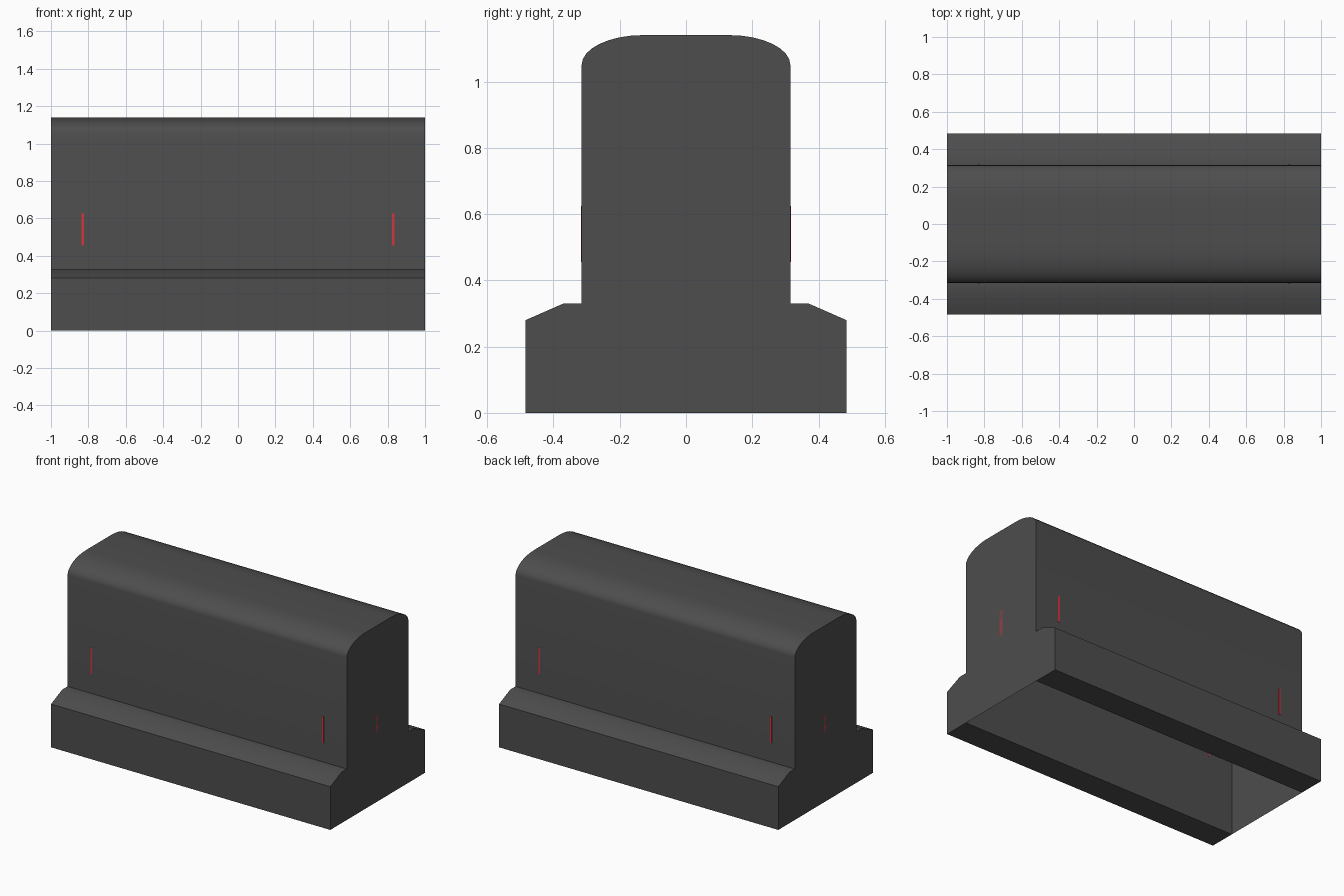
import bpy, bmesh, math

if "Cube" in bpy.data.objects:
    bpy.data.objects.remove(bpy.data.objects["Cube"])


def material(name, rgb):
    m = bpy.data.materials.new(name)
    m.diffuse_color = (*rgb, 1)
    m.use_nodes = True
    m.node_tree.nodes["Principled BSDF"].inputs["Base Color"].default_value = m.diffuse_color
    return m


DARK = material("dark_grey", (0.075, 0.075, 0.075))
RED = material("reflector_red", (0.65, 0.035, 0.045))


def extrude_x(name, profile, mat):
    """Run a (y, z) profile from x=-1 to x=1 with capped ends; the segment
    from the last point back to the first is left open."""
    bm = bmesh.new()
    left = [bm.verts.new((-1, y, z)) for y, z in profile]
    right = [bm.verts.new((1, y, z)) for y, z in profile]
    for i in range(len(profile) - 1):
        bm.faces.new((left[i], left[i + 1], right[i + 1], right[i]))
    bm.faces.new(left[::-1])
    bm.faces.new(right)
    bmesh.ops.recalc_face_normals(bm, faces=bm.faces)
    me = bpy.data.meshes.new(name)
    bm.to_mesh(me)
    bm.free()
    me.materials.append(mat)
    ob = bpy.data.objects.new(name, me)
    bpy.context.collection.objects.link(ob)
    bpy.ops.object.select_all(action='DESELECT')
    ob.select_set(True)
    bpy.context.view_layer.objects.active = ob
    bpy.ops.object.shade_smooth_by_angle(angle=math.radians(35))
    return ob


# hollow wall with rounded top shoulders, open underneath
arc = [(0.13 + 0.185 * math.cos(a), 1.05 + 0.09 * math.sin(a))
       for a in (math.pi / 2 * i / 8 for i in range(9))]
half = [(0.315, 0.0)] + arc
extrude_x("barrier_wall", half + [(-y, z) for y, z in reversed(half)], DARK)

# foot flanges on both long sides
foot = [(0.315, 0.0), (0.484, 0.0), (0.484, 0.28), (0.37, 0.33), (0.315, 0.33)]
for s, side in ((-1, "front"), (1, "back")):
    extrude_x(side + "_foot", [(s * y, z) for y, z in foot], DARK)


def reflector(name, loc, size):
    bpy.ops.mesh.primitive_cube_add(size=1, location=loc)
    ob = bpy.context.object
    ob.name = name
    ob.scale = size
    ob.data.materials.append(RED)


# thin reflector slits on the long sides and the ends
for sx, end in ((-1, "left"), (1, "right")):
    for sy, side in ((-1, "front"), (1, "back")):
        reflector(f"{side}_{end}_reflector", (sx * 0.83, sy * 0.315, 0.54),
                  (0.012, 0.004, 0.17))
    reflector(end + "_end_reflector", (sx * 0.999, 0, 0.525), (0.002, 0.025, 0.17))
